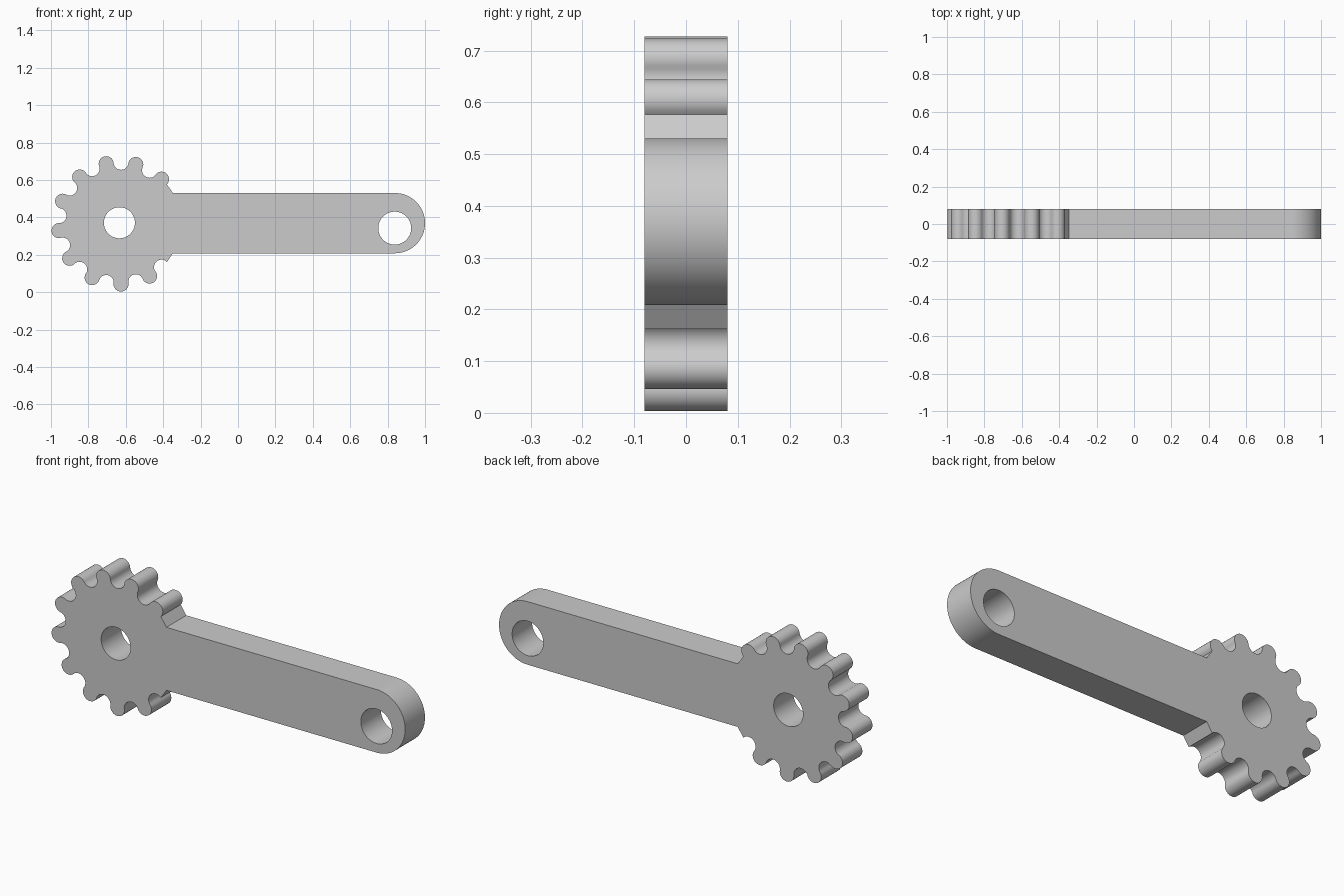
import bpy
from math import sin, cos, pi, radians

if "Cube" in bpy.data.objects:
    bpy.data.objects.remove(bpy.data.objects["Cube"])

HALF_THICK = 0.08
MID_Z = 0.3695                 # height of the arm's centre line
GEAR_X, PITCH_R = -0.634, 0.328
ARM_R, END_X = 0.161, 0.839
START = 39.2                   # toothed arc runs from START to 360 - START
ARCS = 20                      # alternating round teeth and round gaps


def circle(cx, cz, r, n=64):
    return [(cx + r * cos(2 * pi * i / n), cz + r * sin(2 * pi * i / n)) for i in range(n)]


def outline():
    pts = []
    step = radians((360 - 2 * START) / ARCS)
    rho = PITCH_R * sin(step / 2)
    # Gear rim: semicircles bulging out (teeth) and in (gaps)
    for i in range(ARCS):
        a = radians(START) + (i + 0.5) * step
        side = 1 if i % 2 == 0 else -1
        cx = GEAR_X + PITCH_R * cos(step / 2) * cos(a)
        cz = MID_Z + PITCH_R * cos(step / 2) * sin(a)
        n = 14
        for k in range(n + (i == ARCS - 1)):
            p = pi * k / n
            t, r = -rho * cos(p), side * rho * sin(p)
            pts.append((cx - t * sin(a) + r * cos(a), cz + t * cos(a) + r * sin(a)))
    # Arm with rounded end
    pts.append((-0.348, MID_Z - ARM_R))
    for k in range(41):
        a = -pi / 2 + pi * k / 40
        pts.append((END_X + ARM_R * cos(a), MID_Z + ARM_R * sin(a)))
    pts.append((-0.348, MID_Z + ARM_R))
    return pts


# Flat filled profile with two bolt holes, extruded to thickness
curve = bpy.data.curves.new("gear_arm", 'CURVE')
curve.dimensions = '2D'
curve.fill_mode = 'BOTH'
curve.extrude = HALF_THICK
for loop in (outline(), circle(GEAR_X, MID_Z + 0.002, 0.083), circle(0.838, 0.343, 0.088)):
    spline = curve.splines.new('POLY')
    spline.points.add(len(loop) - 1)
    for point, (x, z) in zip(spline.points, loop):
        point.co = (x, z, 0, 1)
    spline.use_cyclic_u = True

arm = bpy.data.objects.new("gear_arm", curve)
bpy.context.collection.objects.link(arm)
arm.rotation_euler.x = pi / 2
bpy.context.view_layer.objects.active = arm
arm.select_set(True)
bpy.ops.object.convert(target='MESH')
arm = bpy.context.object
bpy.ops.object.transform_apply(location=False, rotation=True, scale=False)

# Weld caps to walls, then smooth the round walls
bpy.ops.object.mode_set(mode='EDIT')
bpy.ops.mesh.select_all(action='SELECT')
bpy.ops.mesh.remove_doubles(threshold=0.0001)
bpy.ops.mesh.normals_make_consistent(inside=False)
bpy.ops.object.mode_set(mode='OBJECT')
bpy.ops.object.shade_smooth_by_angle(angle=radians(30))

grey = bpy.data.materials.new("plain grey")
grey.diffuse_color = (0.6, 0.6, 0.6, 1)
grey.use_nodes = True
grey.node_tree.nodes["Principled BSDF"].inputs["Base Color"].default_value = grey.diffuse_color
arm.data.materials.clear()
arm.data.materials.append(grey)
